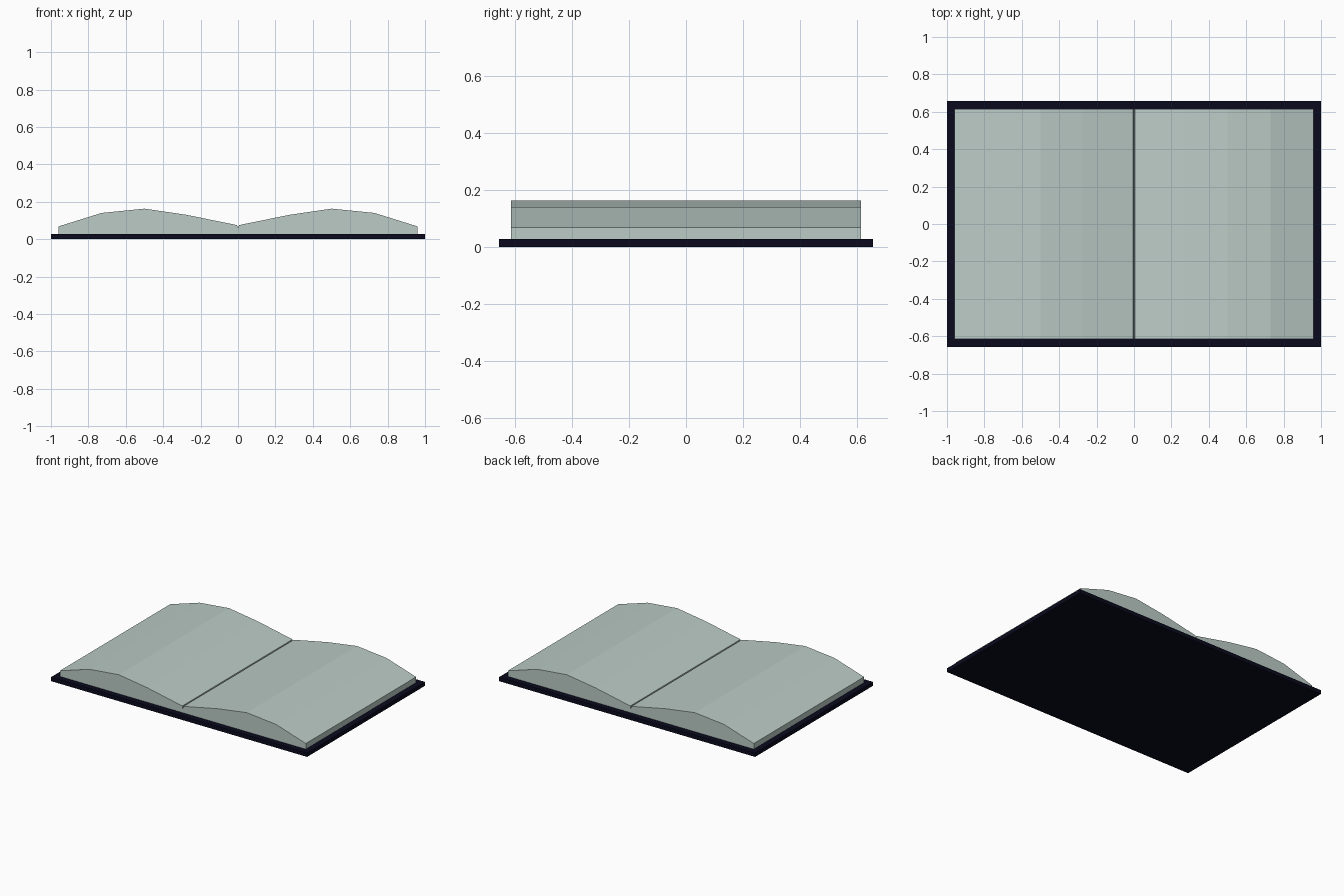
import bpy, bmesh

if "Cube" in bpy.data.objects:
    bpy.data.objects.remove(bpy.data.objects["Cube"])

def material(name, rgb):
    m = bpy.data.materials.new(name)
    m.diffuse_color = (*rgb, 1.0)
    m.use_nodes = True
    m.node_tree.nodes["Principled BSDF"].inputs["Base Color"].default_value = m.diffuse_color
    return m

cover_mat = material("dark navy cover", (0.003, 0.003, 0.013))
page_mat = material("pale grey green paper", (0.50, 0.60, 0.565))

def extrude_profile(name, profile, half_depth, mat):
    """Extrude an x-z outline along y, centred on y = 0."""
    bm = bmesh.new()
    face = bm.faces.new([bm.verts.new((x, -half_depth, z)) for x, z in profile])
    new = bmesh.ops.extrude_face_region(bm, geom=[face])["geom"]
    verts = [v for v in new if isinstance(v, bmesh.types.BMVert)]
    bmesh.ops.translate(bm, verts=verts, vec=(0, 2 * half_depth, 0))
    bmesh.ops.recalc_face_normals(bm, faces=bm.faces)
    mesh = bpy.data.meshes.new(name)
    bm.to_mesh(mesh)
    bm.free()
    mesh.materials.append(mat)
    obj = bpy.data.objects.new(name, mesh)
    bpy.context.collection.objects.link(obj)
    return obj

# Flat open cover
T = 0.028
extrude_profile("cover", [(-1, 0), (1, 0), (1, T), (-1, T)], 0.657, cover_mat)

# Two arched page blocks meeting in a narrow gutter notch
half = [(0.005, 0.075), (0.275, 0.13), (0.50, 0.163), (0.73, 0.14), (0.96, 0.068)]
for name, s in (("right_pages", 1), ("left_pages", -1)):
    outline = [(0, T), (0, 0.056)] + half + [(0.96, T)]
    extrude_profile(name, [(s * x, z) for x, z in outline], 0.615, page_mat)
